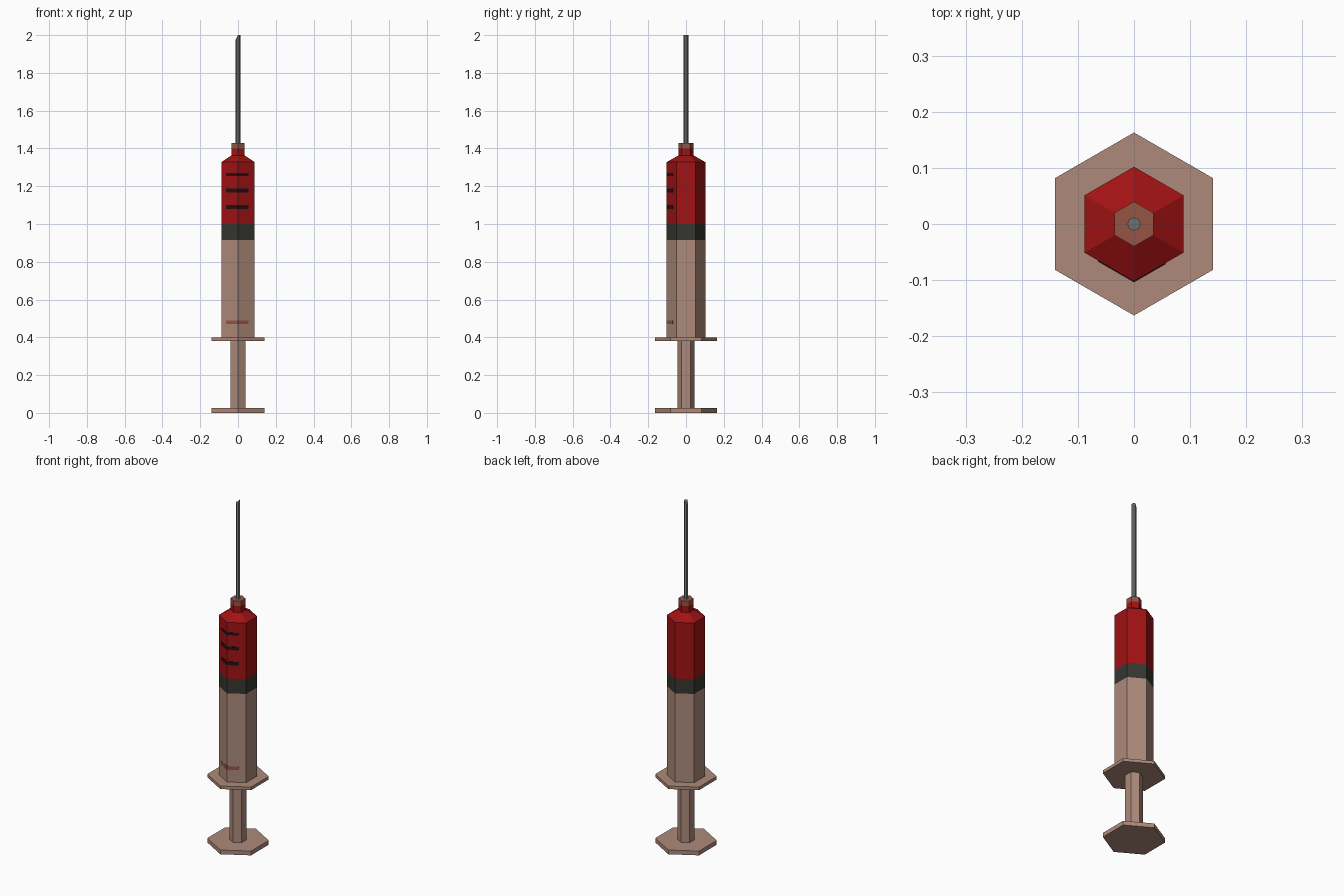
import bpy, bmesh, math

if "Cube" in bpy.data.objects:
    bpy.data.objects.remove(bpy.data.objects["Cube"])


def material(name, rgb):
    m = bpy.data.materials.new(name)
    m.diffuse_color = (*rgb, 1)
    m.use_nodes = True
    m.node_tree.nodes["Principled BSDF"].inputs["Base Color"].default_value = m.diffuse_color
    return m


TAN = material("cloudy tan", (0.42, 0.255, 0.195))
RED = material("dark red", (0.36, 0.006, 0.007))
RUBBER = material("black rubber", (0.036, 0.036, 0.031))
STEEL = material("needle grey", (0.19, 0.20, 0.20))
INK = material("scale ink", (0.018, 0.005, 0.005))
RUST = material("faded rust", (0.30, 0.09, 0.06))


def finish(name, bm, mats):
    bmesh.ops.recalc_face_normals(bm, faces=bm.faces)
    me = bpy.data.meshes.new(name)
    bm.to_mesh(me)
    bm.free()
    for m in mats:
        me.materials.append(m)
    ob = bpy.data.objects.new(name, me)
    bpy.context.collection.objects.link(ob)
    return ob


def lathe(name, profile, mats, sides=6, bands=()):
    """Stack of rings (radius, z) with a corner facing the front; bands = colour per segment."""
    bm = bmesh.new()
    rings = []
    for r, z in profile:
        ring = []
        for i in range(sides):
            a = -math.pi / 2 + i * 2 * math.pi / sides
            ring.append(bm.verts.new((r * math.cos(a), r * math.sin(a), z)))
        rings.append(ring)
    for k in range(len(rings) - 1):
        for i in range(sides):
            j = (i + 1) % sides
            f = bm.faces.new((rings[k][i], rings[k][j], rings[k + 1][j], rings[k + 1][i]))
            f.material_index = bands[k] if bands else 0
    bm.faces.new(rings[0])
    top = bm.faces.new(rings[-1])
    top.material_index = bands[-1] if bands else 0
    return finish(name, bm, mats)


# Plunger: thumb plate and rod
lathe("thumb_plate", [(0.163, 0), (0.163, 0.025)], [TAN])
lathe("plunger_rod", [(0.046, 0.025), (0.046, 0.38)], [TAN])

# Finger flange and barrel, coloured by height: empty, stopper, filling, nozzle tip
lathe("finger_flange", [(0.163, 0.38), (0.163, 0.398)], [TAN])
lathe("barrel",
      [(0.102, 0.398), (0.102, 0.915), (0.102, 1.0), (0.102, 1.328),
       (0.040, 1.363), (0.040, 1.40), (0.040, 1.43)],
      [TAN, RUBBER, RED, RUST], bands=(0, 1, 2, 2, 2, 3))

# Needle with a slanted tip
needle = lathe("needle", [(0.012, 1.43), (0.012, 2.0)], [STEEL], sides=8)
for v in needle.data.vertices:
    if v.co.z > 1.9:
        v.co.z = 2.0 - max(0, -v.co.x) * 2.0


# Scale marks folded around the front corner of the barrel
def scale_mark(name, z, height, mat):
    bm = bmesh.new()
    slope = math.tan(math.radians(30))
    cols = []
    for x in (-0.064, 0.0, 0.056):
        y = -0.102 + abs(x) * slope
        cols.append([bm.verts.new((x, y + dy, z + dz * height / 2))
                     for dy, dz in ((-0.002, -1), (-0.002, 1), (0.002, 1), (0.002, -1))])
    for a, b in zip(cols, cols[1:]):
        for i in range(4):
            j = (i + 1) % 4
            bm.faces.new((a[i], a[j], b[j], b[i]))
    bm.faces.new(cols[0])
    bm.faces.new(cols[-1])
    finish(name, bm, [mat])


for n, z in enumerate((1.09, 1.178, 1.262)):
    scale_mark(f"scale_mark_{n + 1}", z, 0.02 if n < 2 else 0.014, INK)
scale_mark("lower_scale_mark", 0.48, 0.02, RUST)
